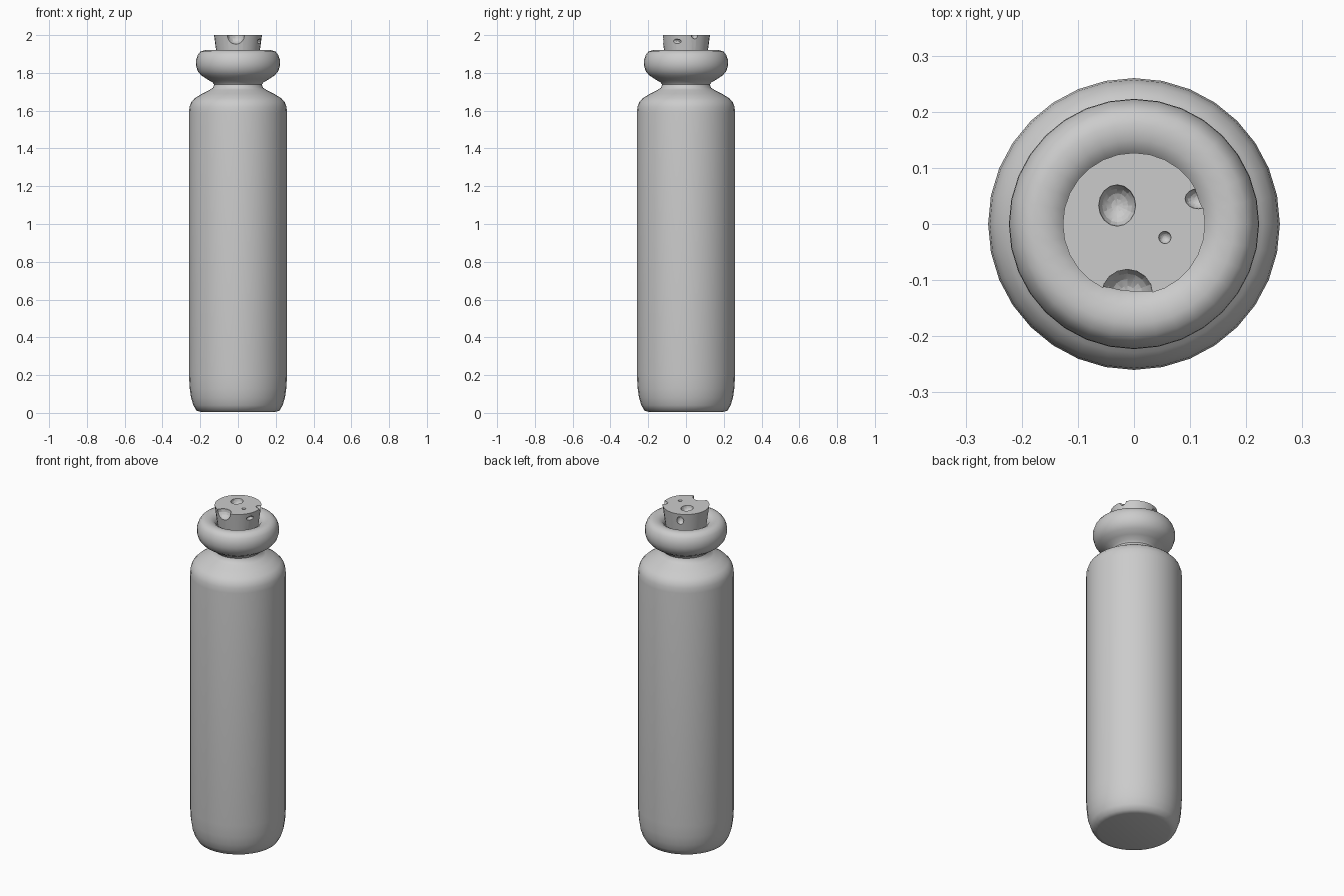
import bpy, bmesh, math

if "Cube" in bpy.data.objects:
    bpy.data.objects.remove(bpy.data.objects["Cube"])


def lathe(name, profile, sides=32, angle=50):
    """Spin an (r, z) profile around z; points with r = 0 become poles."""
    bm = bmesh.new()
    rings = []
    for r, z in profile:
        if r == 0:
            rings.append([bm.verts.new((0, 0, z))] * sides)
        else:
            rings.append([bm.verts.new((r * math.cos(2 * math.pi * i / sides),
                                        r * math.sin(2 * math.pi * i / sides), z))
                          for i in range(sides)])
    for a, b in zip(rings, rings[1:]):
        for i in range(sides):
            j = (i + 1) % sides
            bm.faces.new(dict.fromkeys((a[i], a[j], b[j], b[i])))
    bmesh.ops.recalc_face_normals(bm, faces=bm.faces)
    mesh = bpy.data.meshes.new(name)
    bm.to_mesh(mesh)
    bm.free()
    obj = bpy.data.objects.new(name, mesh)
    bpy.context.collection.objects.link(obj)
    smooth(obj, angle)
    return obj


def smooth(obj, angle):
    bpy.ops.object.select_all(action='DESELECT')
    obj.select_set(True)
    bpy.context.view_layer.objects.active = obj
    bpy.ops.object.shade_smooth_by_angle(angle=math.radians(angle))


# Bottle: base, straight body, shoulder, pinched neck, rolled lip and mouth
lathe("bottle", [
    (0, 0.005), (0.195, 0.005), (0.22, 0.012), (0.236, 0.04), (0.249, 0.08),
    (0.256, 0.13), (0.26, 0.2), (0.26, 1.59), (0.257, 1.62), (0.248, 1.645),
    (0.23, 1.665), (0.19, 1.69), (0.15, 1.71), (0.132, 1.722), (0.127, 1.738),
    (0.135, 1.75), (0.165, 1.767), (0.195, 1.787), (0.214, 1.81),
    (0.223, 1.84), (0.222, 1.87), (0.213, 1.895), (0.2, 1.912), (0.178, 1.92),
    (0.15, 1.917), (0.128, 1.905), (0.115, 1.885), (0.108, 1.85), (0.105, 1.76)])

# Tapered cork stopper
cork = lathe("cork", [(0, 1.76), (0.095, 1.76), (0.127, 2.0), (0, 2.0)], 28, 35)

# Pits gouged out of the cork: centre, radii
pits = [((-0.03, 0.033, 2.0), (0.033, 0.037, 0.035)),
        ((-0.012, -0.124, 1.995), (0.046, 0.044, 0.043)),
        ((0.115, 0.045, 2.0), (0.024, 0.018, 0.02)),
        ((0.055, -0.024, 2.0), (0.011, 0.011, 0.012)),
        ((0.117, -0.05, 1.967), (0.02, 0.025, 0.012)),
        ((-0.04, 0.11, 1.96), (0.02, 0.02, 0.025))]
bm = bmesh.new()
for centre, radii in pits:
    ball = bmesh.ops.create_uvsphere(bm, u_segments=16, v_segments=10, radius=1)["verts"]
    bmesh.ops.scale(bm, vec=radii, verts=ball)
    bmesh.ops.translate(bm, vec=centre, verts=ball)
mesh = bpy.data.meshes.new("pit_cutter")
bm.to_mesh(mesh)
bm.free()
cutter = bpy.data.objects.new("pit_cutter", mesh)
bpy.context.collection.objects.link(cutter)
cutter.hide_render = True

cut = cork.modifiers.new("pits", 'BOOLEAN')
cut.operation = 'DIFFERENCE'
cut.solver = 'EXACT'
cut.object = cutter
bpy.context.view_layer.objects.active = cork
bpy.ops.object.modifier_apply(modifier=cut.name)
bpy.data.objects.remove(cutter)
smooth(cork, 35)
